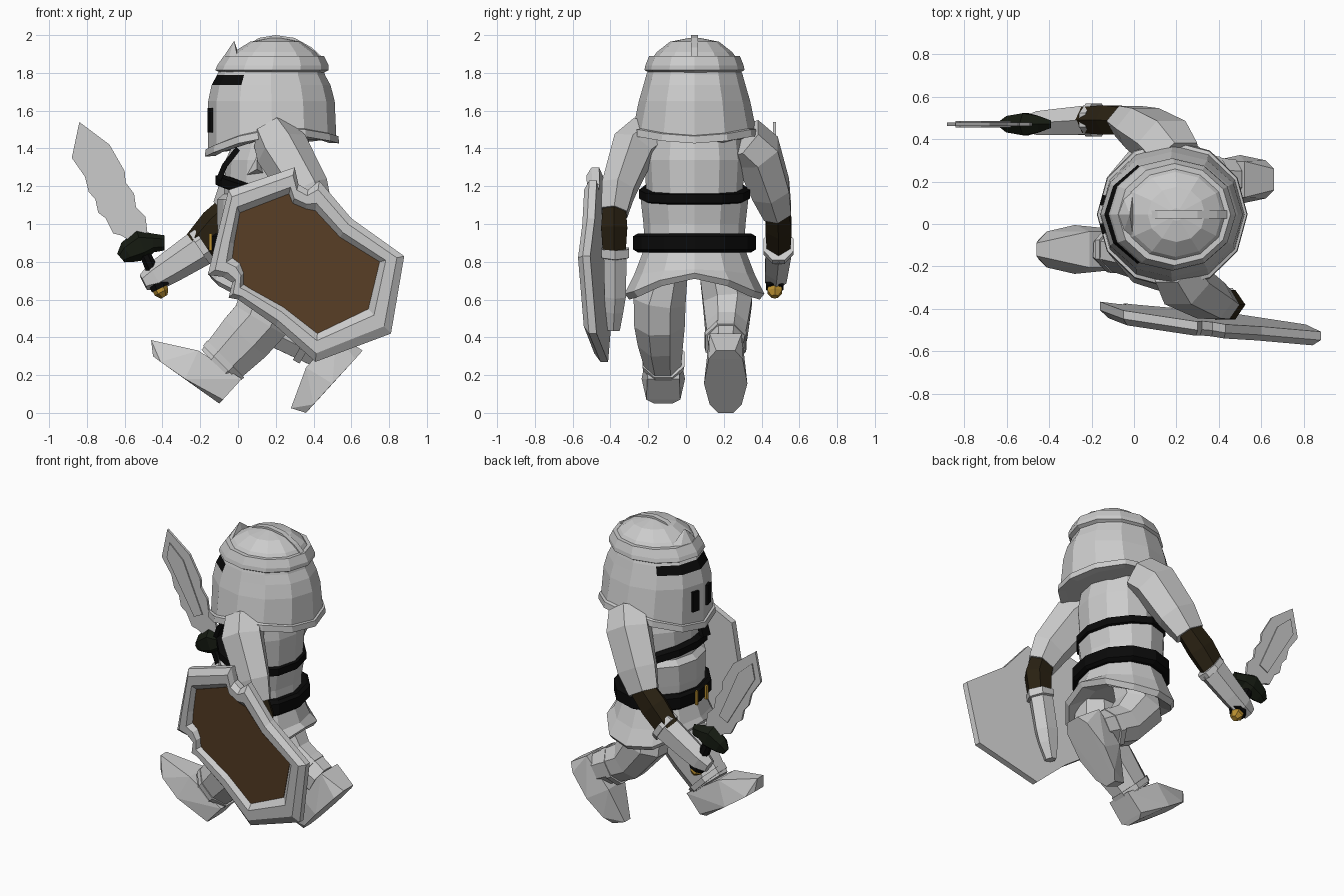
import bpy, bmesh
from math import cos, sin, tau, radians
from mathutils import Vector


def mat(name, rgb):
    m = bpy.data.materials.new(name)
    m.diffuse_color = (*rgb, 1)
    return m


BLACK = mat("black", (0.003, 0.003, 0.003))
BROWN = mat("dark_leather", (0.022, 0.015, 0.006))
WOOD = mat("wood", (0.10, 0.05, 0.02))
GOLD = mat("gold", (0.5, 0.28, 0.03))
GUARD = mat("guard_dark", (0.008, 0.011, 0.006))


def finish(name, bm, m=None):
    bmesh.ops.recalc_face_normals(bm, faces=bm.faces)
    me = bpy.data.meshes.new(name)
    bm.to_mesh(me)
    bm.free()
    o = bpy.data.objects.new(name, me)
    bpy.context.collection.objects.link(o)
    if m:
        me.materials.append(m)
    return o


def skin(name, rings, m=None):
    """Bridge point rings into a closed solid."""
    bm = bmesh.new()
    vs = [[bm.verts.new(p) for p in r] for r in rings]
    n = len(rings[0])
    for a, b in zip(vs, vs[1:]):
        for i in range(n):
            j = (i + 1) % n
            bm.faces.new((a[i], a[j], b[j], b[i]))
    bm.faces.new(vs[0])
    bm.faces.new(vs[-1])
    return finish(name, bm, m)


def ring(cx, z, rx, ry, n=12, cy=0.045, zf=None):
    """Horizontal ellipse; zf gives extra height from the fore-aft cosine."""
    out = []
    for i in range(n):
        a = tau * i / n
        dz = zf(cos(a)) if zf else 0
        out.append((cx + rx * cos(a), cy + ry * sin(a), z + dz))
    return out


def tube(name, pts, m=None, n=8):
    """Loft along a path of (x, y, z, half width, half depth)."""
    P = [Vector(p[:3]) for p in pts]
    rings = []
    for i, p in enumerate(pts):
        t = (P[min(i + 1, len(P) - 1)] - P[max(i - 1, 0)]).normalized()
        s = Vector((0, 1, 0))
        s = (s - s.dot(t) * t).normalized()
        u = s.cross(t)
        rings.append([P[i] + s * p[3] * cos(tau * (k + .5) / n) + u * p[4] * sin(tau * (k + .5) / n)
                      for k in range(n)])
    return skin(name, rings, m)


def prism(name, prof, y0, y1, m=None):
    return skin(name, [[(x, y, z) for x, z in prof] for y in (y0, y1)], m)


def hull(name, pts, m=None):
    bm = bmesh.new()
    for p in pts:
        bm.verts.new(p)
    r = bmesh.ops.convex_hull(bm, input=bm.verts)
    junk = {g for g in r["geom_interior"] + r["geom_unused"] if isinstance(g, bmesh.types.BMVert)}
    bmesh.ops.delete(bm, geom=list(junk), context='VERTS')
    return finish(name, bm, m)


# Helmet: flared shell with dark eye slit and a lipped lower rim
rim = lambda c: 0.03 - 0.07 * c * c + 0.035 * c
helm = skin("helmet_shell", [
    ring(.18, 1.46, .27, .27, zf=rim), ring(.18, 1.44, .32, .315, zf=rim),
    ring(.18, 1.475, .34, .325, zf=rim), ring(.177, 1.65, .335, .295),
    ring(.175, 1.735, .315, .27), ring(.175, 1.79, .285, .255), ring(.18, 1.83, .27, .24)])
helm.data.materials.append(None)
helm.data.materials.append(BLACK)
for f in helm.data.polygons:
    if 1.74 < f.center.z < 1.78 and f.center.x < 0.0:
        f.material_index = 1
skin("helmet_rim", [ring(.18, 1.435, .30, .30, zf=rim), ring(.18, 1.432, .355, .348, zf=rim),
                    ring(.18, 1.47, .352, .343, zf=rim), ring(.18, 1.48, .32, .315, zf=rim)])
skin("helmet_brow_band", [ring(.18, 1.80, .27, .24), ring(.18, 1.815, .30, .265),
                          ring(.185, 1.84, .295, .26), ring(.19, 1.89, .265, .24)])
skin("helmet_dome", [ring(.19, 1.86, .265, .235), ring(.195, 1.91, .22, .20),
                     ring(.2, 1.965, .135, .13), ring(.2, 1.985, .03, .03)])
prism("helmet_comb", [(-.02, 1.87), (.04, 1.94), (.11, 1.985), (.2, 2), (.3, 1.985), (.39, 1.935),
                      (.45, 1.88), (.47, 1.84)], .027, .063)
hull("helmet_brow_peak", [(-.115, .045, 1.82), (-.07, -.09, 1.82), (-.07, .18, 1.82),
                          (-.10, .045, 1.85), (-.02, .045, 1.97), (0, -.09, 1.87), (0, .18, 1.87),
                          (0, .045, 1.91)])
for s in (-1, 1):
    bpy.ops.mesh.primitive_cube_add(size=1, location=(-.140, .045 + s * .065, 1.55),
                                    rotation=(0, 0, radians(-s * 15)))
    slot = bpy.context.object
    slot.name = "breath_slot"
    slot.scale = (.03, .05, .13)
    slot.data.materials.append(BLACK)

# Torso, chest strap, belt and buckle
skin("torso", [ring(.14, .82, .24, .26), ring(.13, 1.0, .24, .27), ring(.14, 1.13, .25, .285),
               ring(.155, 1.16, .23, .255), ring(.165, 1.34, .23, .265), ring(.18, 1.46, .19, .25)])
lift = lambda c: 0.05 * (1 - c) ** 2 / 2
skin("chest_strap", [ring(.14, 1.10, .24, .27, zf=lift), ring(.14, 1.11, .26, .295, zf=lift),
                     ring(.14, 1.155, .26, .295, zf=lift), ring(.145, 1.165, .23, .26, zf=lift)], BLACK)
tube("neck_strap", [(-.10, -.06, 1.24, .05, .02), (-.07, -.07, 1.31, .05, .02),
                    (0, -.08, 1.40, .05, .02)], BLACK, 4)
skin("belt", [ring(.14, .85, .26, .30), ring(.14, .865, .28, .325), ring(.14, .935, .28, .325),
              ring(.14, .95, .26, .30)], BLACK)
for s in (-1, 1):
    tube("buckle_bar", [(-.145, .045 + s * .05, .86, .012, .012),
                        (-.145, .045 + s * .05, .95, .012, .012)], GOLD, 4)
    hull("shoulder_point", [(.03, .045 + s * .2, 1.25), (.17, .045 + s * .2, 1.25),
                            (.10, .045 + s * .19, 1.42), (.1, .045 + s * .30, 1.29)])

# Armoured skirt, notched at the centre front and back, pointed at the hips
notch = lambda c: .11 * abs(c) ** 3
skin("skirt", [ring(.14, .72, .2, .2), ring(.15, .60, .29, .345, zf=notch),
               ring(.15, .63, .31, .37, zf=notch), ring(.14, .73, .28, .32, zf=lambda c: .03 * c * c),
               ring(.14, .86, .24, .27)])

# Sword arm
tube("sword_upper_arm", [(.20, .30, 1.45, .13, .13), (.15, .38, 1.38, .135, .155),
                         (.04, .45, 1.18, .115, .145), (-.03, .485, 1.06, .085, .115)], n=6)
tube("sword_elbow", [(-.01, .485, 1.09, .07, .09), (-.11, .49, .99, .08, .10),
                     (-.23, .49, .86, .07, .085)], BROWN, 6)
tube("sword_gauntlet_cuff", [(-.175, .49, .89, .085, .105), (-.205, .49, .87, .085, .105)], n=8)
tube("sword_gauntlet", [(-.19, .49, .88, .08, .10), (-.36, .48, .77, .07, .085),
                        (-.44, .475, .72, .065, .075), (-.50, .47, .69, .045, .045)], n=6)

# Shield arm
tube("shield_upper_arm", [(.19, -.20, 1.47, .12, .12), (.23, -.28, 1.40, .125, .145),
                          (.36, -.36, 1.18, .10, .125), (.41, -.38, 1.06, .08, .095)], n=6)
tube("shield_elbow", [(.40, -.38, 1.08, .07, .085), (.43, -.38, .98, .08, .095),
                      (.42, -.38, .85, .07, .08)], BROWN, 6)
tube("shield_gauntlet", [(.42, -.375, .87, .085, .09), (.415, -.375, .83, .085, .09),
                         (.41, -.375, .825, .07, .08), (.37, -.375, .62, .065, .08),
                         (.35, -.38, .54, .055, .07), (.33, -.385, .44, .04, .035)], n=6)

# Legs with ankle cuffs
tube("front_leg", [(.19, -.10, .76, .12, .15), (.16, -.14, .60, .15, .165), (.12, -.14, .49, .145, .165),
                   (.04, -.135, .40, .13, .16), (-.10, -.12, .25, .10, .135)])
tube("front_ankle_cuff", [(-.065, -.12, .285, .12, .15), (-.09, -.12, .26, .115, .145)])
tube("back_leg", [(.15, .19, .76, .13, .15), (.15, .22, .58, .14, .155),
                  (.26, .215, .44, .12, .13), (.46, .21, .33, .10, .11)])
tube("back_ankle_cuff", [(.35, .21, .385, .12, .13), (.385, .21, .365, .115, .13)])


def boot(name, y, prof):
    hull(name, [(x, y + s * w, z) for x, z, w in prof for s in (-1, 1)])


boot("front_boot", -.12, [(-.21, .33, .085), (.02, .18, .085), (-.08, .07, .09), (-.10, .05, .05),
                          (-.28, .18, .115), (-.41, .27, .085), (-.45, .30, .045), (-.46, .385, .03)])
boot("back_boot", .21, [(.36, .24, .085), (.52, .42, .085), (.66, .33, .05), (.62, .285, .09),
                        (.5, .155, .115), (.40, .045, .085), (.36, 0, .04), (.28, .025, .03)])

# Sword
prism("sword_blade", [(-.84, 1.54), (-.68, 1.42), (-.60, 1.28), (-.595, 1.22), (-.55, 1.16),
                      (-.54, 1.09), (-.49, 1.04), (-.48, .96), (-.52, .88), (-.62, .94),
                      (-.66, .95), (-.70, 1.03), (-.74, 1.06), (-.755, 1.13), (-.79, 1.17),
                      (-.81, 1.25), (-.88, 1.35)], .461, .477)
prism("sword_fuller", [(-.82, 1.46), (-.72, 1.37), (-.58, 1.05), (-.64, 1.02), (-.84, 1.36)],
      .454, .484)
tube("sword_guard", [(-.62, .47, .82, .02, .03), (-.585, .47, .85, .045, .06),
                     (-.51, .47, .89, .06, .085), (-.45, .47, .90, .045, .05),
                     (-.39, .47, .90, .02, .04)], GUARD, 6)
tube("sword_grip", [(-.51, .47, .88, .03, .03), (-.46, .47, .77, .035, .035),
                    (-.44, .47, .72, .05, .05), (-.41, .47, .66, .05, .055)], BLACK, 8)
tube("sword_pommel", [(-.42, .47, .67, .04, .04), (-.405, .47, .64, .045, .04),
                      (-.39, .47, .615, .02, .02)], GOLD, 6)

# Shield: lipped rim lofted between two outlines, wooden panel inside
OUTER = [(-.05, 1.18), (.30, 1.30), (.32, 1.21), (.37, 1.18), (.43, 1.23), (.60, 1.03), (.88, .83),
         (.81, .42), (.41, .27), (.20, .46), (0, .60), (-.05, .61), (-.03, .69), (-.08, .72),
         (-.16, .73), (-.12, .9)]
INNER = [(.01, 1.06), (.27, 1.16), (.29, 1.11), (.36, 1.08), (.41, 1.07), (.54, .93), (.75, .80),
         (.69, .55), (.42, .42), (.24, .56), (.06, .66), (.03, .68), (.03, .74), (.01, .79),
         (-.03, .82), (-.02, .9)]


def shield_ring(t, d):
    out = []
    for a, b in zip(OUTER, INNER):
        x, z = a[0] + (b[0] - a[0]) * t, a[1] + (b[1] - a[1]) * t
        out.append((x, -.413 - .13 * x - .06 * z + d, z))
    return out


skin("shield_rim", [shield_ring(0, .07), shield_ring(0, .03), shield_ring(.3, 0),
                    shield_ring(.75, 0), shield_ring(1, .03)])
skin("shield_panel", [shield_ring(1, .04), shield_ring(1, .027)], WOOD)
